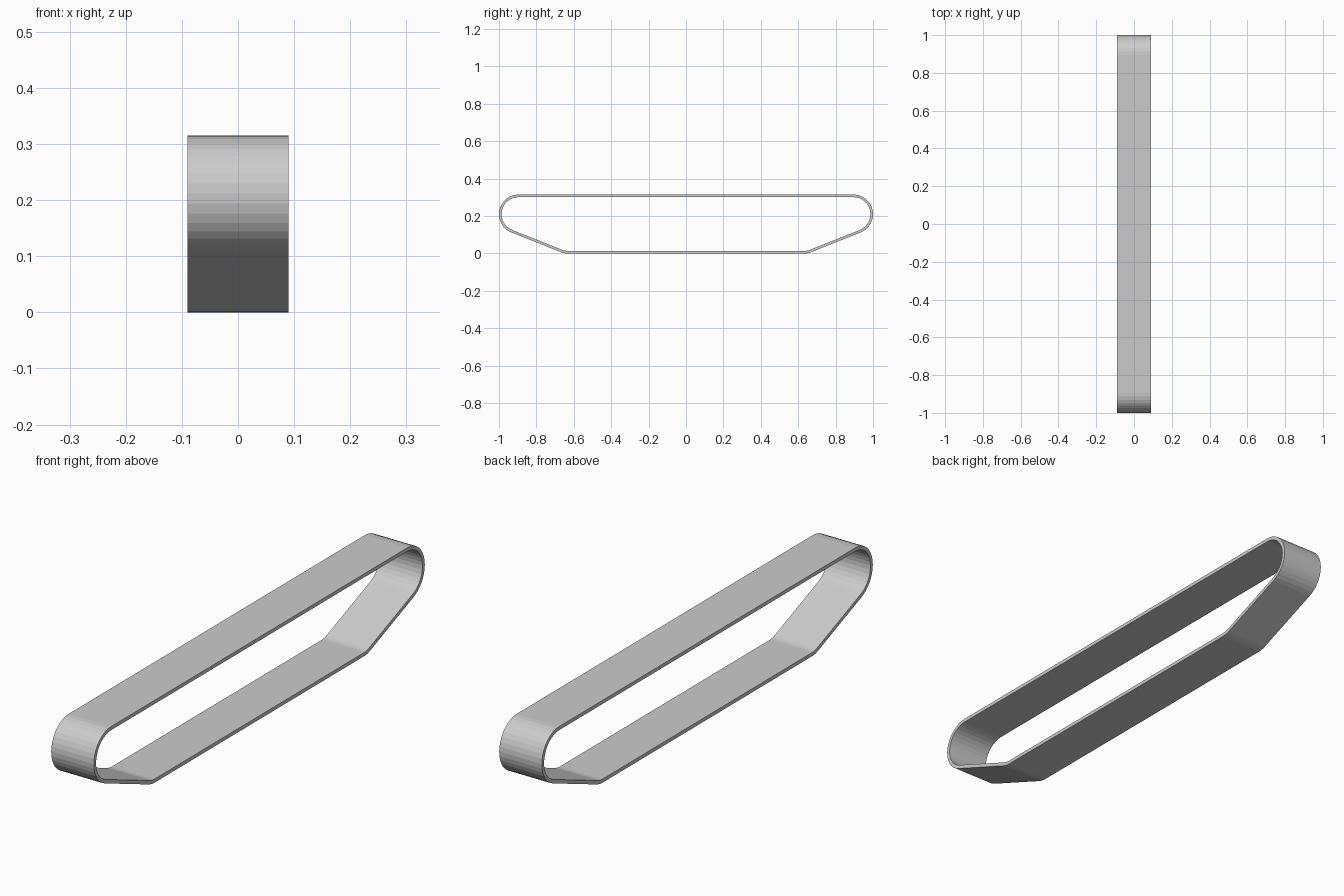
import bpy, bmesh
from math import sin, cos, pi, atan2, asin, hypot

if "Cube" in bpy.data.objects:
    bpy.data.objects.remove(bpy.data.objects["Cube"])

WIDTH, THICK = 0.18, 0.014
END_Y, END_Z, END_R = 0.895, 0.21, 0.105     # big end rounds
LOW_Y, LOW_R = 0.632, 0.10                   # soft lower bends
END_STEPS, LOW_STEPS = 16, 4

# Slope angle of the common tangent between the end round and lower bend
dy, dz = END_Y - LOW_Y, END_Z - LOW_R
SLOPE = atan2(dz, dy) - asin((END_R - LOW_R) / hypot(dy, dz))


def arc(cy, cz, r, a0, a1, steps):
    return [(cy + r * cos(a0 + (a1 - a0) * i / steps),
             cz + r * sin(a0 + (a1 - a0) * i / steps)) for i in range(steps + 1)]


def loop_profile(inset):
    """Closed belt outline, mirrored from its +y half."""
    half = arc(LOW_Y, LOW_R, LOW_R - inset, -pi / 2, -pi / 2 + SLOPE, LOW_STEPS)
    half += arc(END_Y, END_Z, END_R - inset, -pi / 2 + SLOPE, pi / 2, END_STEPS)
    return half + [(-y, z) for y, z in reversed(half)]


# Belt: outer and inner outlines joined across the width
bm = bmesh.new()
rings = [[bm.verts.new((x, y, z)) for y, z in loop_profile(inset)]
         for x, inset in ((-WIDTH / 2, 0), (WIDTH / 2, 0),
                          (WIDTH / 2, THICK), (-WIDTH / 2, THICK))]
n = len(rings[0])
for k in range(4):
    a, b = rings[k], rings[(k + 1) % 4]
    for i in range(n):
        j = (i + 1) % n
        bm.faces.new((a[i], a[j], b[j], b[i]))
bmesh.ops.recalc_face_normals(bm, faces=bm.faces)

mesh = bpy.data.meshes.new("track_belt")
bm.to_mesh(mesh)
bm.free()
belt = bpy.data.objects.new("track_belt", mesh)
bpy.context.collection.objects.link(belt)
